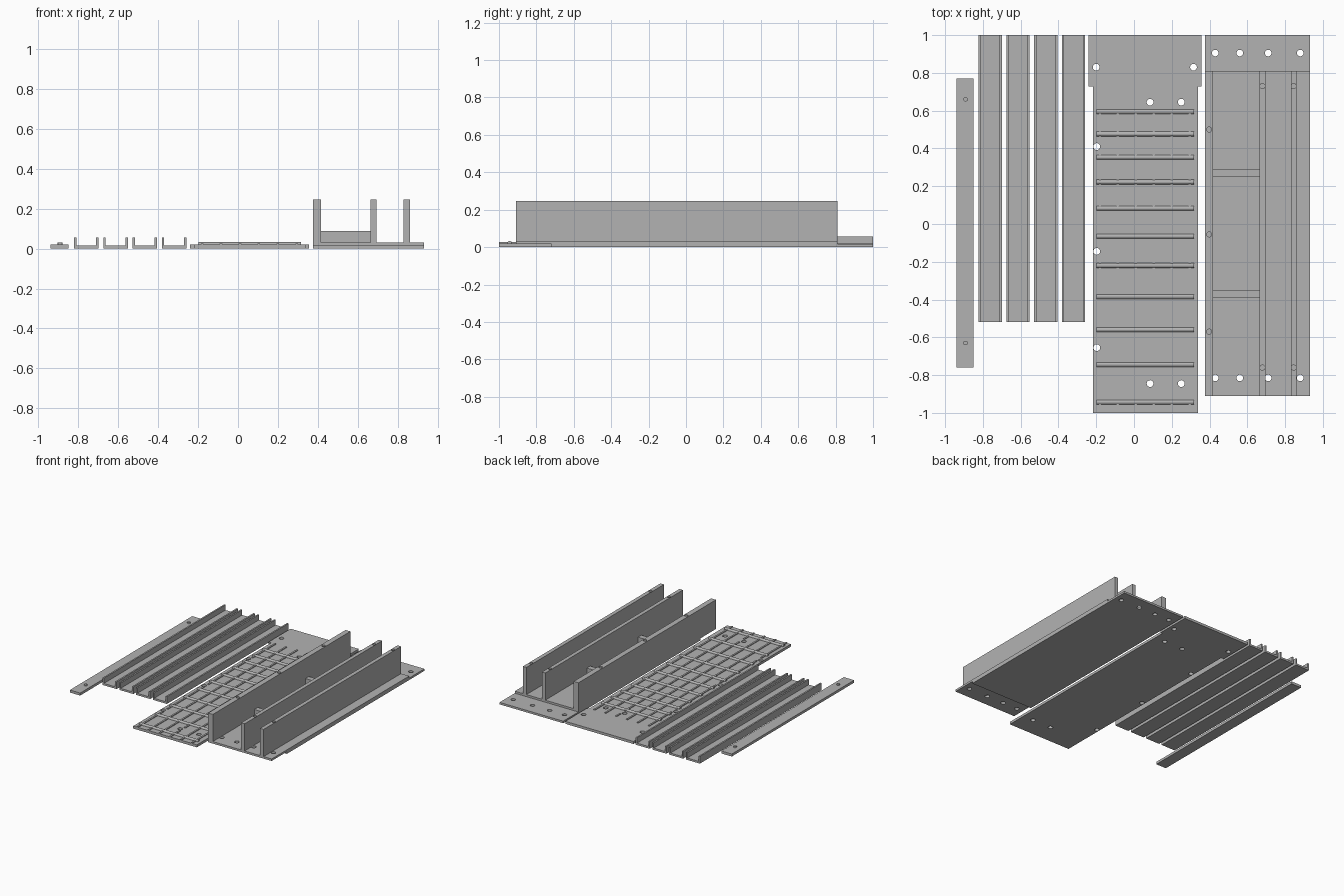
import bpy, bmesh, math
from mathutils import Matrix

if "Cube" in bpy.data.objects:
    bpy.data.objects.remove(bpy.data.objects["Cube"])

grey = bpy.data.materials.new("plain grey")
grey.diffuse_color = (0.45, 0.45, 0.45, 1)
grey.use_nodes = True
grey.node_tree.nodes["Principled BSDF"].inputs["Base Color"].default_value = grey.diffuse_color


def finish(name, bm):
    bmesh.ops.recalc_face_normals(bm, faces=bm.faces)
    me = bpy.data.meshes.new(name)
    bm.to_mesh(me)
    bm.free()
    me.materials.append(grey)
    ob = bpy.data.objects.new(name, me)
    bpy.context.collection.objects.link(ob)
    return ob


def prism(name, profile, axis, a, b):
    """Extrude a closed 2D profile along x, y or z from a to b."""
    place = {"x": lambda p, t: (t, p[0], p[1]),
             "y": lambda p, t: (p[0], t, p[1]),
             "z": lambda p, t: (p[0], p[1], t)}[axis]
    bm = bmesh.new()
    lo = [bm.verts.new(place(p, a)) for p in profile]
    hi = [bm.verts.new(place(p, b)) for p in profile]
    bm.faces.new(lo)
    bm.faces.new(hi[::-1])
    n = len(profile)
    for i in range(n):
        j = (i + 1) % n
        bm.faces.new((lo[i], lo[j], hi[j], hi[i]))
    return finish(name, bm)


def box(name, x0, x1, y0, y1, z0, z1):
    return prism(name, [(x0, y0), (x1, y0), (x1, y1), (x0, y1)], "z", z0, z1)


def pegs(name, points, r, z0, z1):
    """Upright cylinders at the given points, in one mesh."""
    bm = bmesh.new()
    for x, y in points:
        bmesh.ops.create_cone(bm, cap_ends=True, segments=20, radius1=r, radius2=r, depth=z1 - z0,
                              matrix=Matrix.Translation((x, y, (z0 + z1) / 2)))
    return finish(name, bm)


def drill(ob, points, r, z0, z1):
    """Cut round holes and keep the result as plain mesh."""
    cutter = pegs("hole_cutter", points, r, z0, z1)
    cutter.hide_render = True
    mod = ob.modifiers.new("holes", "BOOLEAN")
    mod.operation = "DIFFERENCE"
    mod.solver = "EXACT"
    mod.object = cutter
    dg = bpy.context.evaluated_depsgraph_get()
    me = bpy.data.meshes.new_from_object(ob.evaluated_get(dg))
    ob.modifiers.clear()
    ob.data = me
    bpy.data.objects.remove(cutter)


# Flat strip with two pegs
box("flat_strip", -0.94, -0.85, -0.76, 0.77, 0, 0.02)
pegs("strip_pegs", [(-0.892, 0.66), (-0.892, -0.63)], 0.012, 0.01, 0.03)

# Four U-shaped channels
for i in range(4):
    x0 = -0.822 + i * 0.1467
    x1, t, f, h = x0 + 0.123, 0.012, 0.015, 0.057
    prism(f"channel_{i + 1}", [(x0, 0), (x1, 0), (x1, h), (x1 - t, h), (x1 - t, f),
                               (x0 + t, f), (x0 + t, h), (x0, h)], "y", -0.52, 1)

# Ribbed board with a wider head
board = prism("ribbed_board", [(-0.217, -1), (0.34, -1), (0.34, 0.727), (0.357, 0.727), (0.357, 1),
                               (-0.24, 1), (-0.24, 0.727), (-0.217, 0.727)], "z", 0, 0.02)
board_holes = [(-0.2, 0.83), (0.315, 0.83), (-0.197, 0.41), (-0.197, -0.145), (-0.197, -0.655),
               (0.085, 0.645), (0.25, 0.645), (0.085, -0.845), (0.25, -0.845)]
drill(board, board_holes, 0.018, -0.05, 0.1)

# Long thin ribs, interrupted beside the holes
for i in range(6):
    x = -0.18 + i * 0.095
    cuts = sorted(hy for hx, hy in board_holes if abs(hx - x) < 0.03 and hy < 0.7)
    start = -1
    for n, end in enumerate(cuts + [0.725 + 0.028]):
        box(f"long_rib_{i + 1}_{n + 1}", x - 0.0065, x + 0.0065, start, end - 0.028, 0.015, 0.026)
        start = end + 0.028

# Rounded cross bars, spaced wider toward the front
for i, y in enumerate([0.595, 0.477, 0.353, 0.222, 0.083, -0.065, -0.22, -0.385, -0.56, -0.745, -0.943]):
    ring = [(y + 0.0125 * math.cos(a), 0.02 + 0.0125 * math.sin(a))
            for a in (k * math.pi / 8 for k in range(16))]
    prism(f"cross_bar_{i + 1}", ring, "x", -0.198, 0.317)

# Base plate with lap steps at both ends
base = prism("base_plate", [(-0.91, 0.016), (-0.72, 0.016), (-0.72, 0), (1, 0), (1, 0.016),
                            (0.81, 0.016), (0.81, 0.032), (-0.91, 0.032)], "x", 0.375, 0.932)
drill(base, [(x, y) for x in (0.43, 0.56, 0.71, 0.88) for y in (0.905, -0.815)], 0.0175, -0.05, 0.1)

# Upright walls with blind holes in the top edge
for name, x0, x1, hx, ys in [("outer_wall", 0.375, 0.417, 0.398, (0.5, -0.055, -0.57)),
                             ("middle_wall", 0.665, 0.695, 0.68, (0.73, -0.76)),
                             ("inner_wall", 0.83, 0.861, 0.845, (0.73, -0.76))]:
    wall = box(name, x0, x1, -0.91, 0.81, 0.032, 0.247)
    drill(wall, [(hx, y) for y in ys], 0.0135, 0.2, 0.3)

# Low braces between the walls
for name, y in [("rear_brace", 0.27), ("front_brace", -0.37)]:
    box(name, 0.417, 0.665, y - 0.021, y + 0.021, 0.032, 0.088)
